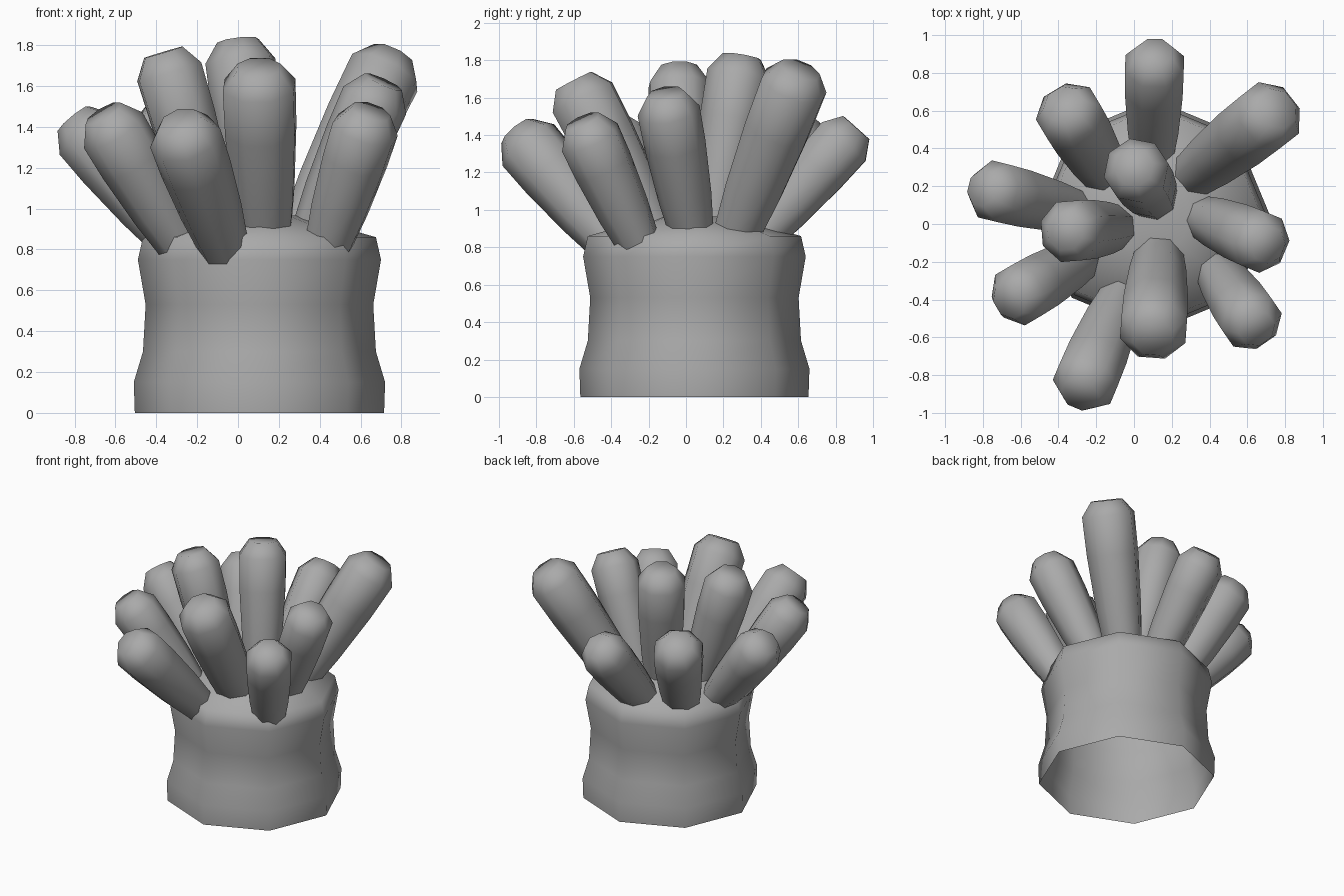
import bpy, math
from mathutils import Vector

cube = bpy.data.objects.get("Cube")
if cube:
    bpy.data.objects.remove(cube, do_unlink=True)

grey = bpy.data.materials.new("stone grey")
grey.use_nodes = True
colour = (0.4, 0.4, 0.4, 1)
grey.diffuse_color = colour
grey.node_tree.nodes["Principled BSDF"].inputs["Base Color"].default_value = colour

SIDES = 8


def lathe(name, profile, turn=0.0):
    """Octagonal shell, open below, from (radius, height) pairs."""
    verts, faces = [], []
    for r, z in profile:
        for i in range(SIDES):
            a = math.tau * i / SIDES + turn
            verts.append((r * math.cos(a), r * math.sin(a), z))
    for k in range(len(profile) - 1):
        for i in range(SIDES):
            j = (i + 1) % SIDES
            a, b = k * SIDES, (k + 1) * SIDES
            faces.append((a + i, a + j, b + j, b + i))
    faces.append(tuple(range(len(verts) - SIDES, len(verts))))
    mesh = bpy.data.meshes.new(name)
    mesh.from_pydata(verts, [], faces)
    mesh.materials.append(grey)
    obj = bpy.data.objects.new(name, mesh)
    bpy.context.collection.objects.link(obj)
    bpy.ops.object.select_all(action="DESELECT")
    obj.select_set(True)
    bpy.context.view_layer.objects.active = obj
    bpy.ops.object.shade_smooth_by_angle(angle=math.radians(75))
    return obj


# Hollow waisted trunk with a shallow domed top
trunk = lathe("trunk", [(0.61, 0), (0.615, 0.15), (0.57, 0.3), (0.557, 0.53),
                        (0.595, 0.75), (0.57, 0.86), (0.2, 0.965)])
trunk.location = (0.105, 0.045, 0)

# Tentacles: root point, tip point, thickness
tentacles = {
    "back": ((0.1, 0.42, 0.89), (0.11, 0.91, 1.44), 0.168),
    "back_left": ((0.35, 0.29, 0.92), (0.76, 0.61, 1.75), 0.187),
    "back_right": ((-0.18, 0.31, 0.9), (-0.375, 0.635, 1.49), 0.18),
    "inner_back": ((0.1, 0.15, 0.96), (0, 0.3, 1.82), 0.175),
    "right": ((-0.36, 0.08, 0.9), (-0.805, 0.19, 1.44), 0.168),
    "inner_right": ((-0.12, -0.02, 0.95), (-0.365, -0.04, 1.765), 0.172),
    "front_right": ((-0.31, -0.2, 0.88), (-0.66, -0.405, 1.465), 0.168),
    "front": ((-0.09, -0.44, 0.87), (-0.285, -0.905, 1.42), 0.178),
    "inner_front": ((0.13, -0.19, 0.9), (0.1, -0.6, 1.69), 0.188),
    "front_left": ((0.46, -0.28, 0.88), (0.65, -0.555, 1.475), 0.168),
    "left": ((0.4, 0.02, 0.93), (0.71, -0.11, 1.62), 0.168),
}
for name, (root, tip, r) in tentacles.items():
    root, tip = Vector(root), Vector(tip)
    axis = (tip - root).normalized()
    root -= axis * 0.1
    length = (tip - root).length
    arm = lathe(name + "_tentacle",
                [(r * 0.68, 0), (r * 0.86, length * 0.3), (r * 0.98, length * 0.65),
                 (r, length - 0.1), (r * 0.6, length)],
                math.pi / SIDES)
    arm.location = root
    arm.rotation_mode = "QUATERNION"
    arm.rotation_quaternion = axis.to_track_quat("Z", "Y")
